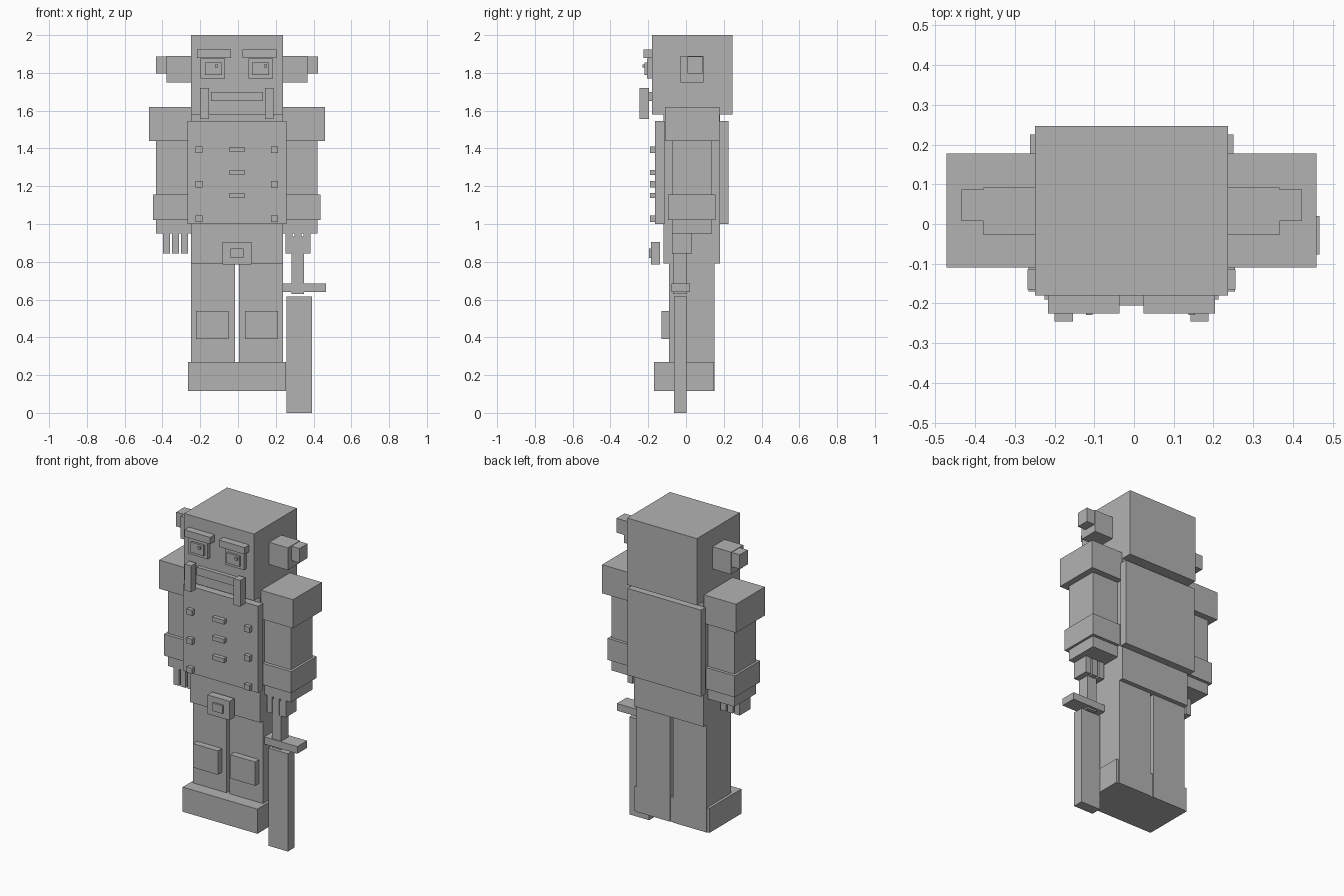
import bpy
import bmesh
from mathutils import Matrix, Vector

if "Cube" in bpy.data.objects:
    bpy.data.objects.remove(bpy.data.objects["Cube"], do_unlink=True)

grey = bpy.data.materials.new("plain grey")
grey.use_nodes = True
grey.diffuse_color = (0.45, 0.45, 0.45, 1)
grey.node_tree.nodes["Principled BSDF"].inputs["Base Color"].default_value = grey.diffuse_color

MID_PLANE = Vector((-0.006, 0, 0))  # the figure stands slightly off centre


def block(name, width, depth, height, front, bottom, x=0, paired=False):
    """Box centred on x from the mid-plane; returns the y of its front face."""
    bm = bmesh.new()
    bmesh.ops.create_cube(bm, size=1)
    middle = Vector((x, front + depth / 2, bottom + height / 2))
    scale = Matrix.Diagonal((width, depth, height, 1))
    bm.transform(Matrix.Translation(middle) @ scale)
    mesh = bpy.data.meshes.new(name)
    bm.to_mesh(mesh)
    bm.free()
    mesh.materials.append(grey)
    part = bpy.data.objects.new(name, mesh)
    part.location = MID_PLANE
    bpy.context.collection.objects.link(part)
    if paired:
        mirror = part.modifiers.new("other side", "MIRROR")
        mirror.use_mirror_merge = False
    return front


def pair(name, **dimensions):
    """Block repeated on the other side of the mid-plane."""
    return block(name, paired=True, **dimensions)


def mount(surface, name, depth, **dimensions):
    """Block whose back rests on a front-facing surface."""
    return block(name, depth=depth, front=surface - depth, **dimensions)


def limb(name, inner, width, **dimensions):
    """Paired block measured outwards from an inner side."""
    return pair(name, x=inner + width / 2, width=width, **dimensions)


# Head and ears
body_half = 0.243
body_width = body_half * 2
ear_width = 0.13
head = block("head", width=body_width, depth=0.427, height=0.42, front=-0.18, bottom=1.58)
limb("ears", inner=body_half, width=ear_width, depth=0.12, height=0.14, front=-0.028, bottom=1.75)
limb("ear_tips", inner=body_half + ear_width, width=0.056, depth=0.08, height=0.09,
     front=0.007, bottom=1.797)

# Face
mount(head, "brows", paired=True, x=0.12, width=0.18, depth=0.045, height=0.043, bottom=1.88)
eye = mount(head, "eyes", paired=True, x=0.127, width=0.13, depth=0.027, height=0.105, bottom=1.77)
pupil = mount(eye, "pupils", paired=True, x=0.125, width=0.09, depth=0.013, height=0.065, bottom=1.79)
glint_size = 0.016
for name, x in (("left_glint", 0.151), ("right_glint", -0.107)):
    mount(pupil, name, x=x, width=glint_size, depth=0.009, height=glint_size, bottom=1.828)
mouth = mount(head, "mouth", width=0.276, depth=0.025, height=0.05, bottom=1.65)
pair("tusks", x=0.171, width=0.046, depth=0.05, height=0.165, front=-0.246, bottom=1.555)

# Torso with front and back armour plates
plate_bottom = 1.0
plate_height = 0.545
hip = 0.79
block("torso", width=body_width, depth=0.3, height=head + 0.97, front=-0.12, bottom=hip)
chest = block("chest_plate", width=0.524, depth=0.05, height=plate_height,
              front=-0.165, bottom=plate_bottom)
block("back_plate", width=0.512, depth=0.047, height=plate_height,
      front=0.178, bottom=plate_bottom)

# Chest fastenings and belt buckle
fastening_depth = 0.025
for bottom in (1.138, 1.26, 1.38):
    mount(chest, "clasp", width=0.08, depth=fastening_depth, height=0.027, bottom=bottom)
for bottom in (1.01, 1.193, 1.375):
    mount(chest, "buttons", paired=True, x=0.2, width=0.038, depth=fastening_depth,
          height=0.035, bottom=bottom)
buckle = block("buckle", width=0.154, depth=0.048, height=0.12, front=-0.185, bottom=hip - 0.005)
mount(buckle, "buckle_centre", width=0.07, depth=0.012, height=0.05, bottom=0.82)

# Arms and hands
wrist = 0.95
limb("shoulders", inner=body_half, width=0.223, depth=0.287, height=0.18, front=-0.11, bottom=1.44)
arm = limb("arms", inner=body_half, width=0.185, depth=0.212, height=0.5, front=-0.074, bottom=wrist)
limb("cuffs", inner=body_half, width=0.2, depth=0.252, height=0.135, front=-0.095, bottom=1.02)
finger_length = 0.105
for finger in range(3):
    limb("fingers", inner=0.258 + finger * 0.048, width=0.037, depth=0.107,
         height=finger_length, front=arm, bottom=wrist - finger_length)

# Legs and boots
leg_gap = 0.01
sole = 0.115
leg = limb("legs", inner=leg_gap, width=body_half - leg_gap, depth=0.242,
           height=hip - sole, front=-0.09, bottom=sole)
mount(leg, "knee_pads", paired=True, x=0.13, width=0.173, depth=0.04, height=0.15, bottom=0.39)
block("boots", width=0.52, depth=0.317, height=0.155, front=-0.17, bottom=sole)

# Sword held point down in the left hand
grip_x = 0.323
block("sword_grip", x=grip_x, width=0.066, depth=0.074, height=0.305, front=-0.07, bottom=0.63)
block("sword_guard", x=0.356, width=0.234, depth=0.097, height=0.045, front=-0.077, bottom=0.64)
block("sword_blade", x=0.33, width=0.137, depth=0.066, height=0.615, front=-0.064, bottom=0)
